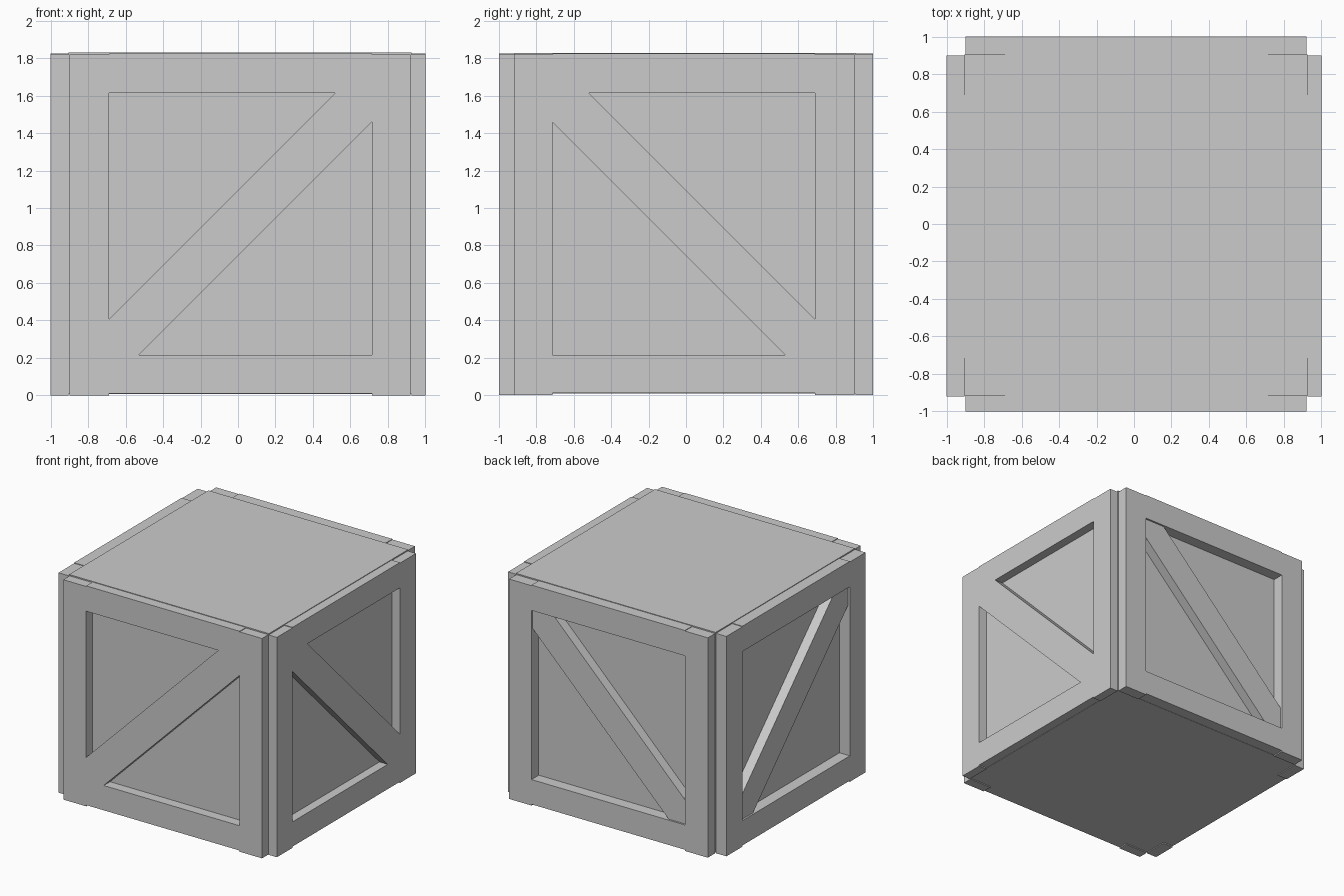
import bpy

if "Cube" in bpy.data.objects:
    bpy.data.objects.remove(bpy.data.objects["Cube"])

LO, HI = -0.9, 0.92          # panel width range
IL, IR = -0.69, 0.715        # opening left / right
IB, IT = 0.215, 1.615        # opening bottom / top


def prism(name, profile, d0, d1, side):
    """Extrude a (u, z) profile from depth d0 to d1; side panels mirror u onto -y."""
    def place(u, z, d):
        return (d, -u, z) if side else (u, d, z)
    n = len(profile)
    verts = [place(u, z, d) for d in (d0, d1) for u, z in profile]
    faces = [tuple(range(n)), tuple(range(2 * n - 1, n - 1, -1))]
    faces += [(i, i + n, (i + 1) % n + n, (i + 1) % n) for i in range(n)]
    mesh = bpy.data.meshes.new(name)
    mesh.from_pydata(verts, [], faces)
    obj = bpy.data.objects.new(name, mesh)
    bpy.context.collection.objects.link(obj)
    # make the normals point outwards
    import bmesh
    bm = bmesh.new()
    bm.from_mesh(mesh)
    bmesh.ops.recalc_face_normals(bm, faces=bm.faces)
    bm.to_mesh(mesh)
    bm.free()
    return obj


def rect(u0, u1, z0, z1):
    return [(u0, z0), (u1, z0), (u1, z1), (u0, z1)]


# inner box
prism("crate_core", rect(-0.905, 0.925, 0.008, 1.83), -0.917, 0.905, False)

# diagonal brace running corner to corner of the opening
brace = [(IL, IB), (-0.53, IB), (IR, 1.46), (IR, IT), (0.52, IT), (IL, 0.405)]

# framed panels: name, inner depth, outer depth, brace depth, is side panel
panels = [
    ("front", -0.917, -1.0, -1.0, False),
    ("back", 0.905, 1.0, 0.985, False),
    ("right", 0.925, 1.0, 1.0, True),
    ("left", -0.905, -1.0, -0.985, True),
]
for name, d0, d1, db, side in panels:
    prism(name + "_stile_a", rect(LO, IL, 0, 1.82), d0, d1, side)
    prism(name + "_stile_b", rect(IR, HI, 0, 1.82), d0, d1, side)
    prism(name + "_bottom_rail", rect(IL, IR, 0.01, IB), d0, d1, side)
    prism(name + "_top_rail", rect(IL, IR, IT, 1.825), d0, d1, side)
    prism(name + "_brace", brace, d0, db, side)
